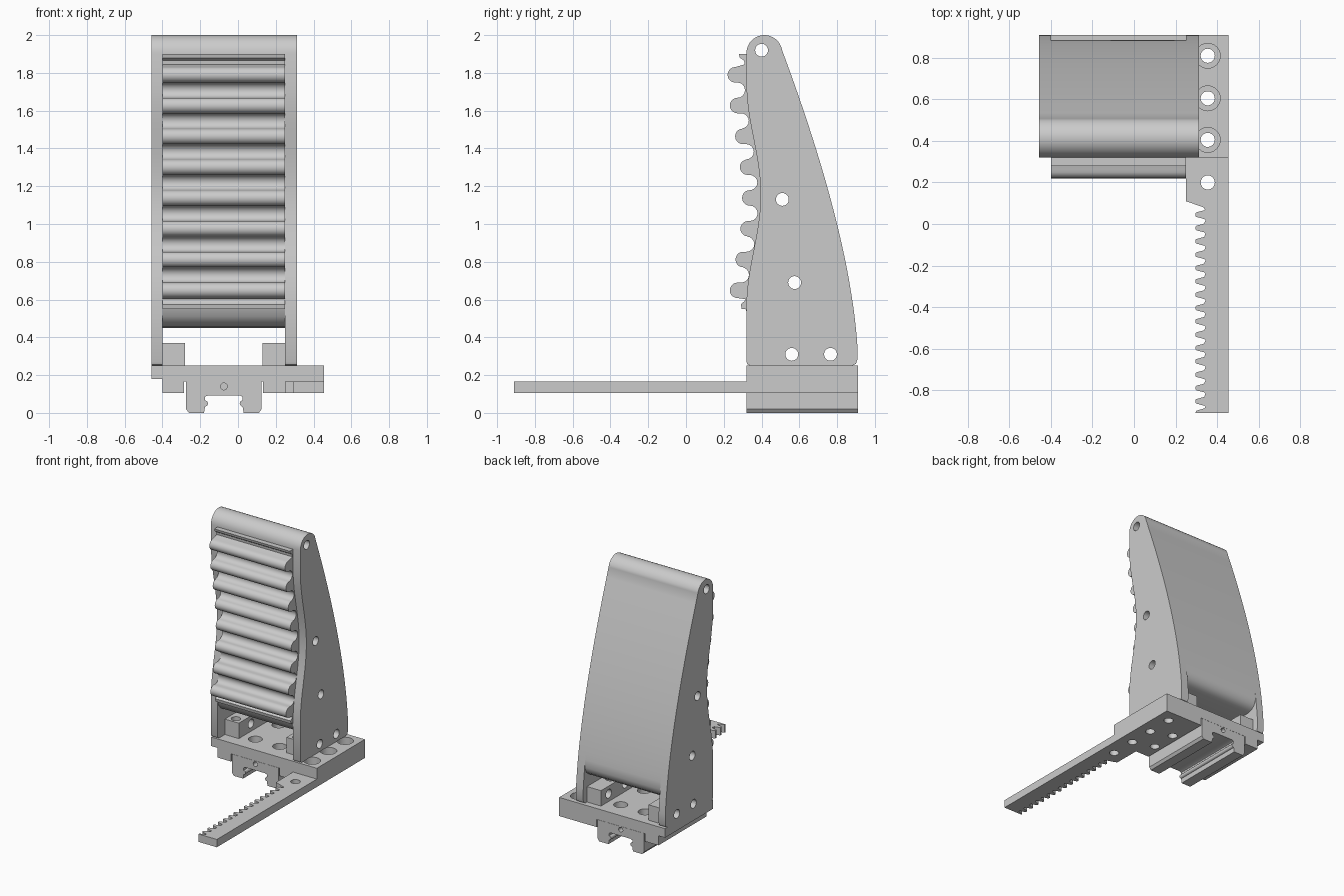
import bpy, bmesh
from math import sin, cos, pi, radians

if "Cube" in bpy.data.objects:
    bpy.data.objects.remove(bpy.data.objects["Cube"])


def place(axis, u, v, w):
    # u,v are in-plane coordinates: x -> (y,z), y -> (x,z), z -> (x,y)
    return {'x': (w, u, v), 'y': (u, w, v), 'z': (u, v, w)}[axis]


def add_prism(bm, pts, axis, lo, hi):
    a = [bm.verts.new(place(axis, u, v, lo)) for u, v in pts]
    b = [bm.verts.new(place(axis, u, v, hi)) for u, v in pts]
    n = len(pts)
    bm.faces.new(a)
    bm.faces.new(b[::-1])
    for i in range(n):
        j = (i + 1) % n
        bm.faces.new((a[i], b[i], b[j], a[j]))


def to_object(name, bm):
    bmesh.ops.recalc_face_normals(bm, faces=bm.faces)
    me = bpy.data.meshes.new(name)
    bm.to_mesh(me)
    bm.free()
    ob = bpy.data.objects.new(name, me)
    bpy.context.collection.objects.link(ob)
    return ob


def prism(name, pts, axis, lo, hi, holes=()):
    """Extruded profile; holes are (axis, u, v, radius, lo, hi)."""
    bm = bmesh.new()
    add_prism(bm, pts, axis, lo, hi)
    ob = to_object(name, bm)
    for h_axis, u, v, r, h_lo, h_hi in holes:
        cb = bmesh.new()
        add_prism(cb, arc(u, v, r, 0, 360 - 15, 23), h_axis, h_lo, h_hi)
        cutter = to_object("hole_cutter", cb)
        cutter.hide_render = True
        mod = ob.modifiers.new("hole", 'BOOLEAN')
        mod.operation, mod.solver, mod.object = 'DIFFERENCE', 'EXACT', cutter
        bpy.context.view_layer.update()
        dg = bpy.context.evaluated_depsgraph_get()
        me = bpy.data.meshes.new_from_object(ob.evaluated_get(dg))
        ob.modifiers.clear()
        ob.data = me
        bpy.data.objects.remove(cutter)
    for p in ob.data.polygons:
        p.use_smooth = True
    ob.data.set_sharp_from_angle(angle=radians(30))
    return ob


def arc(cu, cv, r, a0, a1, n):
    return [(cu + r * cos(radians(a0 + (a1 - a0) * i / n)),
             cv + r * sin(radians(a0 + (a1 - a0) * i / n))) for i in range(n + 1)]


def rect(u0, u1, v0, v1):
    return [(u0, v0), (u1, v0), (u1, v1), (u0, v1)]


# Shared outline curves of the tower (y, z)
def bezier(t):
    p, c, q = (.507, 1.925), (.865, .965), (.907, .36)
    return tuple((1 - t) ** 2 * p[i] + 2 * t * (1 - t) * c[i] + t * t * q[i] for i in (0, 1))


back = [bezier(i / 28) for i in range(29)]
crown = arc(.415, 1.905, .095, 180, 14, 14)
front = [(.32 + .0375 * (1 - cos(2 * pi * i / 24)), .56 + 1.19 * i / 24) for i in range(25)]

# Side plates with cross holes
plate = [(.34, .25), (.325, .257), (.32, .27)] + front + crown + back + [(.907, .28), (.9, .26), (.88, .25)]
low_holes = [(.56, .31), (.765, .31)]
high_holes = [(.40, 1.92), (.51, 1.13), (.575, .69)]
for side, x0, x1 in (("left", -.457, -.40), ("right", .25, .312)):
    prism(side + "_side_plate", plate, 'x', x0, x1,
          [('x', y, z, .034, -1, 1) for y, z in low_holes + high_holes])

# Ribbed body between the plates
tips = [.22, .232, .26, .285, .297, .288, .262, .232]
ribs = [(.32, 1.9), (.28, 1.9), (.285, 1.88), (.308, 1.865), (.31, 1.845)]
for k, tip in enumerate(tips):
    z = 1.79 - .163 * k
    ribs += arc(tip + .041, z, .041, 90, 270, 10)
    if k < 7:
        ribs += arc((tip + tips[k + 1]) / 2 + .046, z - .0815, .0405, 90, -90, 8)
ribs += [(.315, .602), (.308, .59), (.29, .575), (.295, .55)]
under = [(.315, .55), (.33, .51), (.36, .475), (.41, .455), (.47, .45),
         (.80, .45), (.84, .46), (.87, .485), (.887, .53)]
core = ribs + under + [p for p in back if p[1] > .55][::-1] + crown[::-1]
prism("ribbed_body", core, 'x', -.40, .25, [('x', y, z, .034, -1, 1) for y, z in high_holes])

# Base plate with counterbored screw holes
Y0, Y1 = .32, .91
section = [(-.457, .18), (-.40, .18), (-.40, .105), (-.285, .105), (-.285, .166), (.132, .166),
           (.132, .105), (.25, .105), (.25, .166), (.455, .166), (.455, .25), (-.457, .25)]
screws = [('z', .355, y) for y in (.405, .605, .81)]
carriage_screws = [('z', x, y) for x in (-.18, .03) for y in (.47, .76)]
lug_screws = [('z', x, y) for x in (-.34, .19) for y in (.46, .66)]
base_holes = [s + (.034, -1, .5) for s in screws + lug_screws]
base_holes += [s + (.06, .19, .5) for s in screws]
base_holes += [s + (.05, .2, .5) for s in carriage_screws]
prism("base_plate", section, 'y', Y0, Y1, base_holes)

# Mounting lugs beside each plate
for side, x0, x1 in (("left", -.40, -.28), ("right", .13, .25)):
    cx = -.34 if x0 < 0 else .19
    prism(side + "_lug", rect(.41, .86, .25, .37), 'x', x0, x1,
          [('x', y, z, .034, -1, 1) for y, z in low_holes]
          + [('z', cx, y, .034, .2, .5) for y in (.46, .66)])

# Rail carriage: channel section with ball ridges
half = [(.2, .165), (.2, .02), (.185, 0), (.105, 0), (.1, .03)]
half += arc(.1, .05, .016, 270, 90, 8) + [(.1, .07), (.1, .085), (.085, .092)]
cx = -.075
channel = [(cx + u, v) for u, v in half] + [(cx - u, v) for u, v in half[::-1]]
prism("rail_carriage", channel, 'y', Y0, Y1,
      [('y', cx, .14, .018, .2, .36), ('y', cx, .14, .018, .87, 1)])

# Toothed rack running forward under the plate
rack = [(.455, .91), (.25, .91), (.25, .11), (.335, .08), (.342, .07)]
for k in range(15):
    y = .045 - .0642 * k
    rack += [(.338, y + .021), (.3, y + .011), (.295, y + .006), (.295, y - .006),
             (.3, y - .011), (.338, y - .021), (.344, y - .027)]
rack += [(.338, -.888), (.3, -.899), (.295, -.91), (.455, -.91)]
prism("toothed_rack", rack, 'z', .105, .166,
      [('z', .355, y, .034, -1, 1) for y in (.2, .405, .605, .81)])
